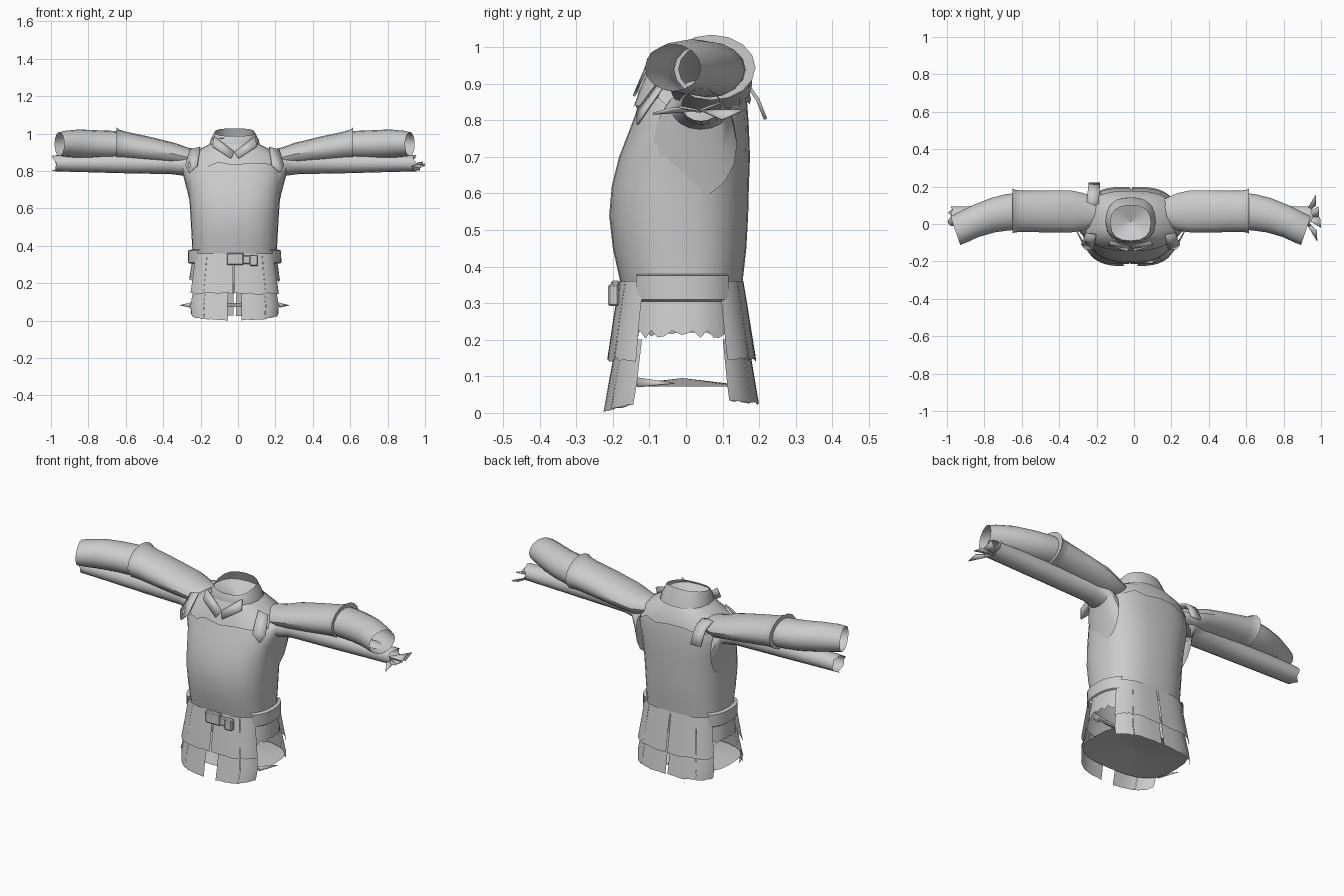
import bpy, bmesh, math, random
from mathutils import Vector

random.seed(4)
if "Cube" in bpy.data.objects:
    bpy.data.objects.remove(bpy.data.objects["Cube"])

CX = -0.018  # mirror line of the garment
steel = bpy.data.materials.new("plain grey")
steel.use_nodes = True
steel.diffuse_color = (0.6, 0.6, 0.6, 1)
steel.node_tree.nodes["Principled BSDF"].inputs["Base Color"].default_value = (0.6, 0.6, 0.6, 1)


def finish(name, bm, angle=35):
    bmesh.ops.recalc_face_normals(bm, faces=bm.faces)
    mesh = bpy.data.meshes.new(name)
    bm.to_mesh(mesh)
    bm.free()
    obj = bpy.data.objects.new(name, mesh)
    bpy.context.collection.objects.link(obj)
    mesh.materials.append(steel)
    bpy.ops.object.select_all(action='DESELECT')
    obj.select_set(True)
    bpy.context.view_layer.objects.active = obj
    bpy.ops.object.shade_smooth_by_angle(angle=math.radians(angle))
    return obj


def skin(name, rows, closed):
    """Join rows of points with quads."""
    bm = bmesh.new()
    grid = [[bm.verts.new(p) for p in row] for row in rows]
    for low, high in zip(grid, grid[1:]):
        n = len(low)
        for i in range(n if closed else n - 1):
            j = (i + 1) % n
            bm.faces.new((low[i], low[j], high[j], high[i]))
    return finish(name, bm)


def body_point(ring, t, power):
    z, half, front, back = ring
    c, s = (math.copysign(abs(v) ** power, v) for v in (math.cos(t), math.sin(t)))
    return Vector((CX + half * c, (front + back) / 2 + (back - front) / 2 * s, z))


def body_loft(name, rings, start=0, end=360, n=24, ragged=0.0, power=0.8, slope=0.0, pivot=0.0):
    """Loft up the body; the last ring can be ragged or sloped about a y pivot."""
    closed = end - start == 360
    count = n if closed else n + 1
    angles = [math.radians(start + (end - start) * i / n) for i in range(count)]
    rows = [[body_point(r, t, power) for t in angles] for r in rings]
    for p in rows[-1]:
        p.z += random.uniform(-ragged, ragged) + slope * (p.y - pivot)
    return skin(name, rows, closed)


def tube(name, rings, side, n=16, ragged=0.0, bend=0.0):
    """Sleeve along x; each ring is distance, y min, y max, z min, z max."""
    rows = []
    for k, (d, y0, y1, z0, z1) in enumerate(rings):
        lean = bend * k / (len(rings) - 1)
        row = []
        for i in range(n):
            t = math.tau * i / n
            row.append(Vector((CX + side * (d + lean * math.cos(t)),
                               (y0 + y1) / 2 + (y1 - y0) / 2 * math.cos(t),
                               (z0 + z1) / 2 + (z1 - z0) / 2 * math.sin(t))))
        rows.append(row)
    for p in rows[-1]:
        p.x += side * random.uniform(-ragged, ragged)
    return skin(name, rows, True)


def plate(name, points, thickness=0.006):
    bm = bmesh.new()
    bm.faces.new([bm.verts.new(p) for p in points])
    obj = finish(name, bm)
    obj.modifiers.new("Thickness", 'SOLIDIFY').thickness = thickness
    return obj


def block(name, x, y, z, sx, sy, sz):
    bm = bmesh.new()
    bmesh.ops.create_cube(bm, size=1)
    for v in bm.verts:
        v.co = Vector((x + v.co.x * sx, y + v.co.y * sy, z + v.co.z * sz))
    bmesh.ops.bevel(bm, geom=bm.edges[:], offset=0.005, segments=1, affect='EDGES')
    return finish(name, bm)


# Breastplate and backplate
body_loft("torso", [
    (0.30, 0.225, -0.165, 0.15), (0.36, 0.225, -0.18, 0.155), (0.45, 0.23, -0.20, 0.165),
    (0.54, 0.235, -0.21, 0.17), (0.62, 0.24, -0.203, 0.172), (0.70, 0.248, -0.183, 0.175),
    (0.78, 0.262, -0.152, 0.172), (0.84, 0.255, -0.13, 0.168), (0.89, 0.215, -0.112, 0.16),
    (0.93, 0.15, -0.09, 0.14)], n=32)

# Shoulder mantle with a torn hem
body_loft("mantle", [(0.945, 0.13, -0.1, 0.14), (0.90, 0.22, -0.122, 0.168),
                     (0.84, 0.262, -0.145, 0.178)], ragged=0.022)

# Collar, lower at the front, with a sunken neck lining and two flaps
body_loft("collar", [(0.91, 0.14, -0.1, 0.14), (0.965, 0.13, -0.1, 0.125),
                     (1.028, 0.108, -0.09, 0.1)], n=16, slope=0.22, pivot=0.1)
body_loft("neck_lining", [(0.975, 0.124, -0.095, 0.118), (0.93, 0.002, 0.01, 0.014)], n=16)
for side in (-1, 1):
    plate("collar_flap", [(CX + side * x, y, z) for x, y, z in (
        (0.11, -0.09, 0.985), (0.12, -0.11, 0.93), (0.02, -0.14, 0.865), (0.0, -0.115, 0.9))])

for side in (-1, 1):
    # Upper arm guard with a raised rim at the elbow
    tube("upper_arm", [
        (0.17, 0.0, 0.13, 0.83, 0.91), (0.25, -0.035, 0.165, 0.82, 0.925),
        (0.32, -0.045, 0.18, 0.83, 0.95), (0.45, -0.045, 0.18, 0.842, 0.982),
        (0.58, -0.042, 0.178, 0.855, 1.01), (0.62, -0.045, 0.183, 0.857, 1.022),
        (0.632, -0.05, 0.19, 0.855, 1.034), (0.632, -0.02, 0.16, 0.87, 1.01)], side)
    # Forearm guard bends forward
    tube("forearm", [
        (0.60, -0.03, 0.165, 0.868, 1.01), (0.66, -0.035, 0.16, 0.862, 1.015),
        (0.74, -0.045, 0.138, 0.865, 1.018), (0.83, -0.07, 0.1, 0.87, 1.022),
        (0.90, -0.1, 0.062, 0.876, 1.016), (0.937, -0.112, 0.04, 0.88, 1.008)],
         side, bend=0.026)
    # Straight undersleeve fanning out at the armhole
    tube("undersleeve", [
        (0.23, -0.09, 0.14, 0.59, 0.88), (0.25, -0.07, 0.13, 0.68, 0.89),
        (0.275, -0.04, 0.12, 0.775, 0.89), (0.34, -0.02, 0.105, 0.783, 0.895),
        (0.60, -0.014, 0.097, 0.788, 0.892), (0.85, -0.012, 0.095, 0.795, 0.888),
        (0.965, -0.012, 0.094, 0.798, 0.884)], side, ragged=0.015)
    # Torn cloth at the front of each shoulder
    plate("shoulder_flap", [(CX + side * x, y, z) for x, y, z in (
        (0.185, -0.06, 0.93), (0.24, -0.05, 0.915), (0.265, -0.11, 0.83),
        (0.245, -0.135, 0.79), (0.2, -0.135, 0.83))])
    # Belt section over each hip
    middle = 0 if side > 0 else 180
    body_loft("hip_belt", [(0.305, 0.243, -0.18, 0.16), (0.31, 0.25, -0.185, 0.165),
                           (0.375, 0.248, -0.19, 0.165), (0.38, 0.23, -0.18, 0.155)],
              middle - 40, middle + 42, n=10)
    # Short torn cloth at each hip
    body_loft("hip_cloth", [(0.33, 0.225, -0.17, 0.15), (0.27, 0.235, -0.18, 0.16),
                            (0.215, 0.242, -0.185, 0.165)],
              middle - 42, middle + 42, n=14, ragged=0.014)
    # Small points at the sides of the skirt
    plate("skirt_point", [(CX + side * x, y, z) for x, y, z in (
        (0.23, -0.13, 0.095), (0.29, -0.03, 0.08), (0.24, -0.13, 0.07))])

# Two tiers of skirt panels, front and back, with a slit at the front
upper = [(0.36, 0.225, -0.182, 0.157), (0.25, 0.24, -0.2, 0.175), (0.145, 0.256, -0.215, 0.192)]
lower = [(0.20, 0.235, -0.19, 0.17), (0.08, 0.256, -0.212, 0.19), (0.025, 0.253, -0.22, 0.199)]
front_lower = lower[:-1] + [(0.003, 0.248, -0.226, 0.197)]
for face, middle, hem, slope, pivot in (("front", 270, front_lower, 0.25, -0.226),
                                        ("back", 90, lower, -0.1, 0.199)):
    for k in range(4):
        a = middle - 62 + k * 31
        body_loft(face + "_upper_panel", upper, a, a + 30.7, n=6, ragged=0.006, power=0.65)
        slit = 3 if face == "front" else 0.2
        start = a + (slit if k == 2 else 0.2)
        end = a + 31 - (slit if k == 1 else 0.2)
        body_loft(face + "_lower_panel", hem, start, end, n=6, ragged=0.003,
                  power=0.65, slope=slope, pivot=pivot)

# Shallow cone closing the skirt from below
body_loft("skirt_floor", [(0.072, 0.256, -0.207, 0.186), (0.095, 0.002, -0.012, -0.008)],
          power=0.7)

# Buckle frame, strap and strap end
block("buckle_plate", -0.015, -0.193, 0.33, 0.09, 0.025, 0.064)
block("buckle_strap", 0.05, -0.192, 0.325, 0.06, 0.02, 0.045)
block("buckle_end", 0.085, -0.198, 0.322, 0.045, 0.03, 0.06)

# Loose strap behind the right shoulder
path = [(0.06, 0.9), (0.13, 0.915), (0.175, 0.895), (0.2, 0.86), (0.222, 0.805)]
strap = skin("shoulder_strap", [[(-0.265 + y * 0.1, y, z), (-0.195 + y * 0.06, y, z)]
                                for y, z in path], False)
strap.modifiers.new("Thickness", 'SOLIDIFY').thickness = 0.01

# Torn strips at the left cuff
for y, z, reach, rise in ((-0.07, 0.815, 0.08, 0.015), (0.0, 0.84, 0.1, -0.01),
                          (0.06, 0.825, 0.09, 0.02), (0.12, 0.8, 0.07, 0.025)):
    plate("cuff_strip", [(0.9, 0.04, 0.825), (0.9 + reach, y - 0.02, z),
                         (0.915 + reach * 0.8, y + 0.035, z + rise)])
